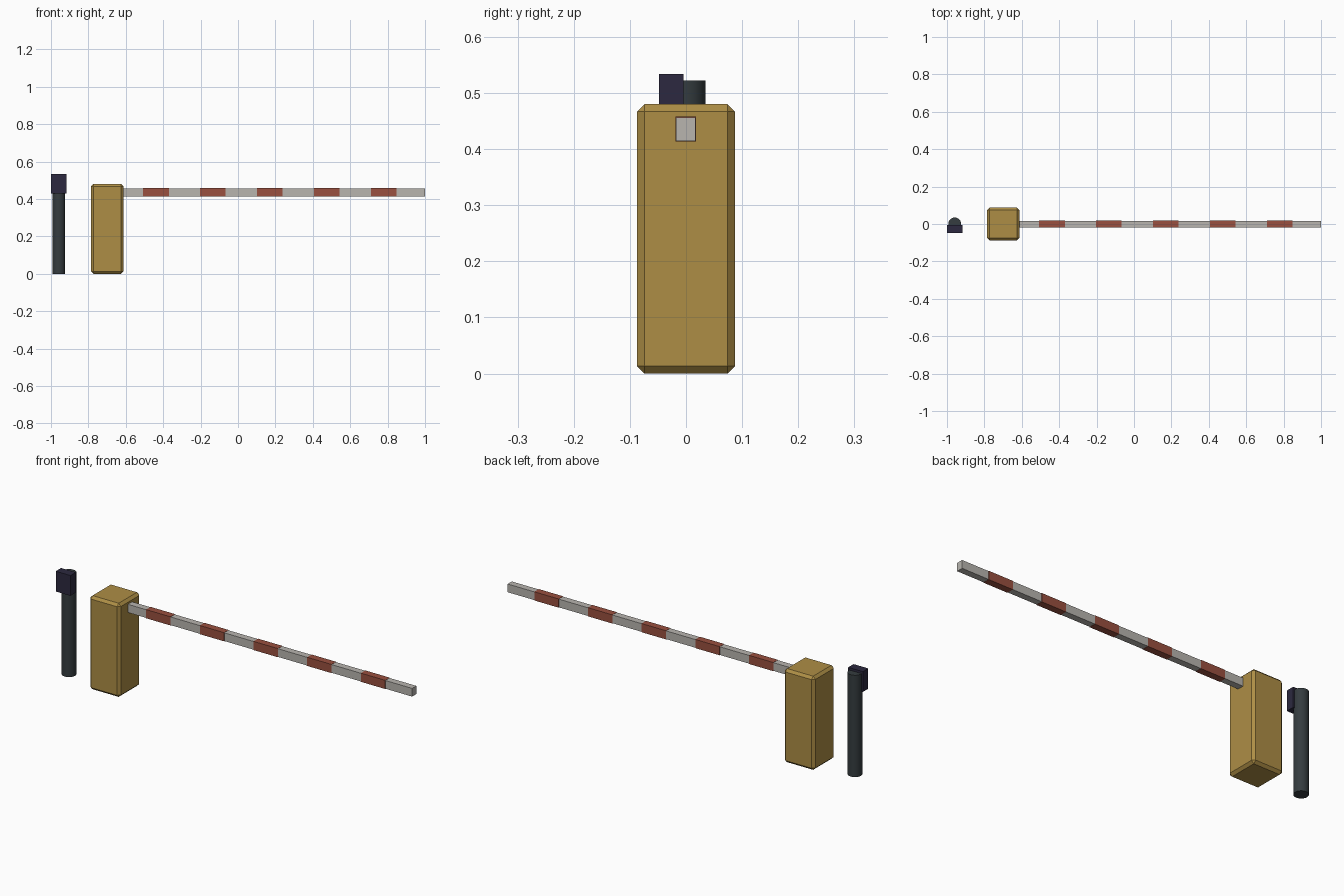
import bpy

if "Cube" in bpy.data.objects:
    bpy.data.objects.remove(bpy.data.objects["Cube"])


def paint(obj, name, rgb):
    mat = bpy.data.materials.get(name)
    if mat is None:
        mat = bpy.data.materials.new(name)
        mat.diffuse_color = (*rgb, 1)
        mat.use_nodes = True
        mat.node_tree.nodes["Principled BSDF"].inputs["Base Color"].default_value = mat.diffuse_color
    obj.data.materials.append(mat)


def box(name, lo, hi, mat, rgb, bevel=0):
    centre = [(a + b) / 2 for a, b in zip(lo, hi)]
    bpy.ops.mesh.primitive_cube_add(size=1, location=centre)
    obj = bpy.context.object
    obj.name = name
    obj.scale = [b - a for a, b in zip(lo, hi)]
    bpy.ops.object.transform_apply(location=False, rotation=False, scale=True)
    if bevel:
        mod = obj.modifiers.new("chamfer", "BEVEL")
        mod.width = bevel
        mod.segments = 1
    paint(obj, mat, rgb)
    return obj


GOLD = (0.42, 0.27, 0.06)
WHITE = (0.48, 0.46, 0.43)
RED = (0.32, 0.08, 0.05)
POST = (0.035, 0.045, 0.05)
HEAD = (0.025, 0.022, 0.05)

# Chamfered motor cabinet
box("cabinet", (-0.786, -0.087, 0), (-0.612, 0.087, 0.48), "gold", GOLD, 0.013)

# Barrier arm, entering the cabinet side
box("barrier_arm", (-0.63, -0.0175, 0.4145), (1.0, 0.0165, 0.4565), "white", WHITE)

# Red sleeves along the arm
for i in range(5):
    x = -0.439 + i * 0.3045
    box(f"red_stripe_{i + 1}", (x - 0.069, -0.0187, 0.4133),
        (x + 0.069, 0.0177, 0.4577), "red", RED)

# Round card reader post
bpy.ops.mesh.primitive_cylinder_add(vertices=24, radius=0.0345, depth=0.522,
                                    location=(-0.9585, 0, 0.261))
post = bpy.context.object
post.name = "reader_post"
bpy.ops.object.shade_smooth_by_angle()
paint(post, "dark_grey", POST)

# Reader head on the front of the post
box("reader_head", (-1.0, -0.048, 0.43), (-0.917, -0.0045, 0.534), "navy", HEAD)
